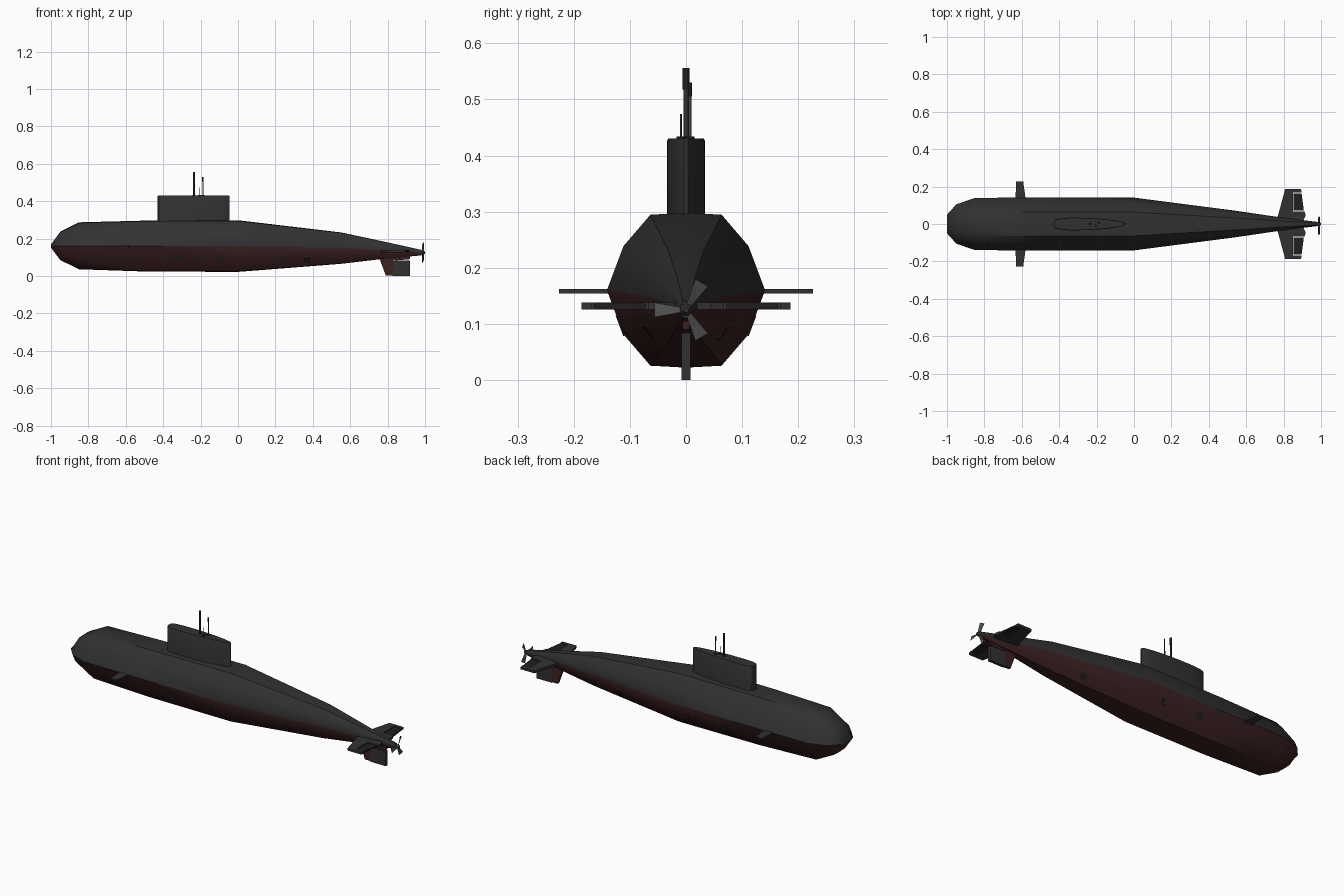
import bpy, bmesh, math
from mathutils import Vector, Matrix

if "Cube" in bpy.data.objects:
    bpy.data.objects.remove(bpy.data.objects["Cube"])


def material(name, rgb):
    m = bpy.data.materials.new(name)
    m.diffuse_color = (*rgb, 1)
    m.use_nodes = True
    m.node_tree.nodes["Principled BSDF"].inputs["Base Color"].default_value = m.diffuse_color
    return m


GREY = material("dark grey", (0.031, 0.031, 0.031))
RED = material("dark red", (0.043, 0.0145, 0.0145))
BLACK = material("near black", (0.014, 0.014, 0.014))
STEEL = material("steel grey", (0.075, 0.075, 0.075))


def finish(name, bm, mats, angle=30):
    bmesh.ops.recalc_face_normals(bm, faces=bm.faces)
    me = bpy.data.meshes.new(name)
    bm.to_mesh(me)
    bm.free()
    for m in mats:
        me.materials.append(m)
    me.shade_smooth()
    me.set_sharp_from_angle(angle=math.radians(angle))
    ob = bpy.data.objects.new(name, me)
    bpy.context.collection.objects.link(ob)
    return ob


def loft(name, rings, mats, angle=30, rule=None):
    """Skin a list of closed rings, cap both ends; rule(i) gives the material per side."""
    bm = bmesh.new()
    vs = [[bm.verts.new(p) for p in r] for r in rings]
    n = len(vs[0])
    for a, b in zip(vs, vs[1:]):
        for i in range(n):
            f = bm.faces.new((a[i], a[(i + 1) % n], b[(i + 1) % n], b[i]))
            if rule:
                f.material_index = rule(i)
    bm.faces.new(vs[0])
    bm.faces.new(vs[-1])
    return finish(name, bm, mats, angle)


def flat(name, outline, z, t, mat, side=1):
    """Horizontal plate from an x, y outline."""
    return loft(name, [[(x, side * y, z + h) for x, y in outline] for h in (-t / 2, t / 2)], [mat])


def upright(name, outline, t, mat):
    """Vertical centre-line plate from an x, z outline."""
    return loft(name, [[(x, h, z) for x, z in outline] for h in (-t / 2, t / 2)], [mat])


def rod(name, x, y, z0, z1, r, mat, n=8):
    ring = lambda z: [(x + r * math.cos(k * math.tau / n), y + r * math.sin(k * math.tau / n), z)
                      for k in range(n)]
    return loft(name, [ring(z0), ring(z1)], [mat], 50)


# hull: twelve-sided stations (x, centre z, half width, height up, height down)
STATIONS = [(-1, .16, .05, .008, .008), (-.95, .16, .105, .077, .075), (-.85, .16, .14, .127, .124),
            (-.5, .16, .141, .136, .136), (0, .16, .141, .138, .138), (.55, .15, .070, .083, .085),
            (.78, .138, .036, .046, .046), (.98, .125, .011, .015, .015)]
QUARTER = [(1, 0), (.79, .57), (.45, .975), (0, 1)]
SECTION = (QUARTER + [(-a, b) for a, b in QUARTER[2::-1]]
           + [(-a, -b) for a, b in QUARTER[1:]] + [(a, -b) for a, b in QUARTER[2:0:-1]])


def ring(s):
    x, zc, w, up, dn = s
    return [Vector((x, a * w, zc + b * (up if b > 0 else dn))) for a, b in SECTION]


loft("hull", [ring(s) for s in STATIONS], [GREY, RED], 40, lambda i: 0 if i < 6 else 1)

# sail: teardrop tower with a slightly bevelled top
HALF = [(-.43, .010), (-.422, .022), (-.40, .030), (-.34, .034), (-.25, .033),
        (-.16, .027), (-.09, .018), (-.055, .010), (-.045, .004)]
tear = HALF + [(x, -y) for x, y in HALF[::-1]]
levels = [(.26, 1), (.426, 1), (.43, .93)]
loft("sail", [[(x if k == 1 else -.24 + (x + .24) * .985, y * k, z) for x, y in tear]
              for z, k in levels], [GREY], 35)

# masts
rod("periscope_mast", -.235, 0, .42, .52, .0045, GREY)
rod("periscope_head", -.235, 0, .518, .556, .006, BLACK)
rod("radio_mast", -.188, .007, .42, .51, .0025, STEEL)
rod("radio_mast_head", -.188, .007, .505, .53, .0035, BLACK)
rod("whip_antenna", -.205, -.009, .42, .474, .0018, GREY)
for x, y in ((-.235, 0), (-.188, .007), (-.205, -.009)):
    rod("mast_collar", x, y, .425, .434, .008, BLACK)

# planes and vents on both sides
for side in (1, -1):
    flat("bow_plane", [(-.635, .10), (-.63, .226), (-.592, .226), (-.575, .10)], .158, .008, GREY, side)
    flat("stern_plane", [(.755, .01), (.77, .045), (.808, .186), (.893, .186), (.896, .168), (.85, .168),
                         (.85, .068), (.912, .068), (.918, .045), (.90, .01)], .132, .013, GREY, side)
    flat("elevator", [(.854, .072), (.854, .164), (.896, .164), (.908, .072)], .132, .009, BLACK, side)

    # dark vent plates laid on the lower hull facets
    for x, facet, t, lx, lz in ((-.32, 0, .78, .034, .034), (-.09, 0, .82, .018, .036),
                                (.37, 1, .25, .034, .03)):
        a, b = next((p, q) for p, q in zip(STATIONS, STATIONS[1:]) if p[0] <= x <= q[0])
        k = (x - a[0]) / (b[0] - a[0])
        sec = ring([p + (q - p) * k for p, q in zip(a, b)])
        p, q = sec[-facet if facet else 0], sec[-facet - 1]
        c = p.lerp(q, t)
        along = (q - p).normalized()
        fore = (ring(b)[-facet - 1] - ring(a)[-facet - 1]).normalized()
        nrm = fore.cross(along).normalized()
        rings = []
        for h in (-.0015, .0015):
            pts = [c + fore * (i * lx / 2) + along * (j * lz / 2) + nrm * h
                   for i, j in ((-1, -1), (1, -1), (1, 1), (-1, 1))]
            rings.append([(v.x, v.y * side, v.z) for v in pts])
        loft("vent_plate", rings, [BLACK])

# lower fin and rudder
upright("rudder_fin", [(.75, .11), (.79, .003), (.828, .003), (.828, .082), (.92, .09), (.92, .12)], .013, RED)
upright("rudder", [(.825, 0), (.825, .081), (.92, .084), (.92, 0)], .016, GREY)

# propeller: hub and three pitched blades
hub = []
for x, r in ((.972, .011), (.992, .011), (1.0, .005)):
    hub.append([(x, r * math.cos(k * math.tau / 12), .125 + r * math.sin(k * math.tau / 12))
                for k in range(12)])
loft("propeller_hub", hub, [GREY], 40)
for k in range(3):
    spin = Matrix.Rotation(math.radians(60 + 120 * k), 3, 'X')
    rings = []
    for r, w, pitch in ((.006, .005, 35), (.03, .009, 24), (.056, .0135, 14)):
        c, s = math.cos(math.radians(pitch)), math.sin(math.radians(pitch))
        rings.append([Vector((.989, 0, .125)) + spin @ Vector((i * w * s + j * .001, r, i * w * c))
                      for i, j in ((-1, -1), (1, -1), (1, 1), (-1, 1))])
    loft("propeller_blade", rings, [STEEL], 40)
